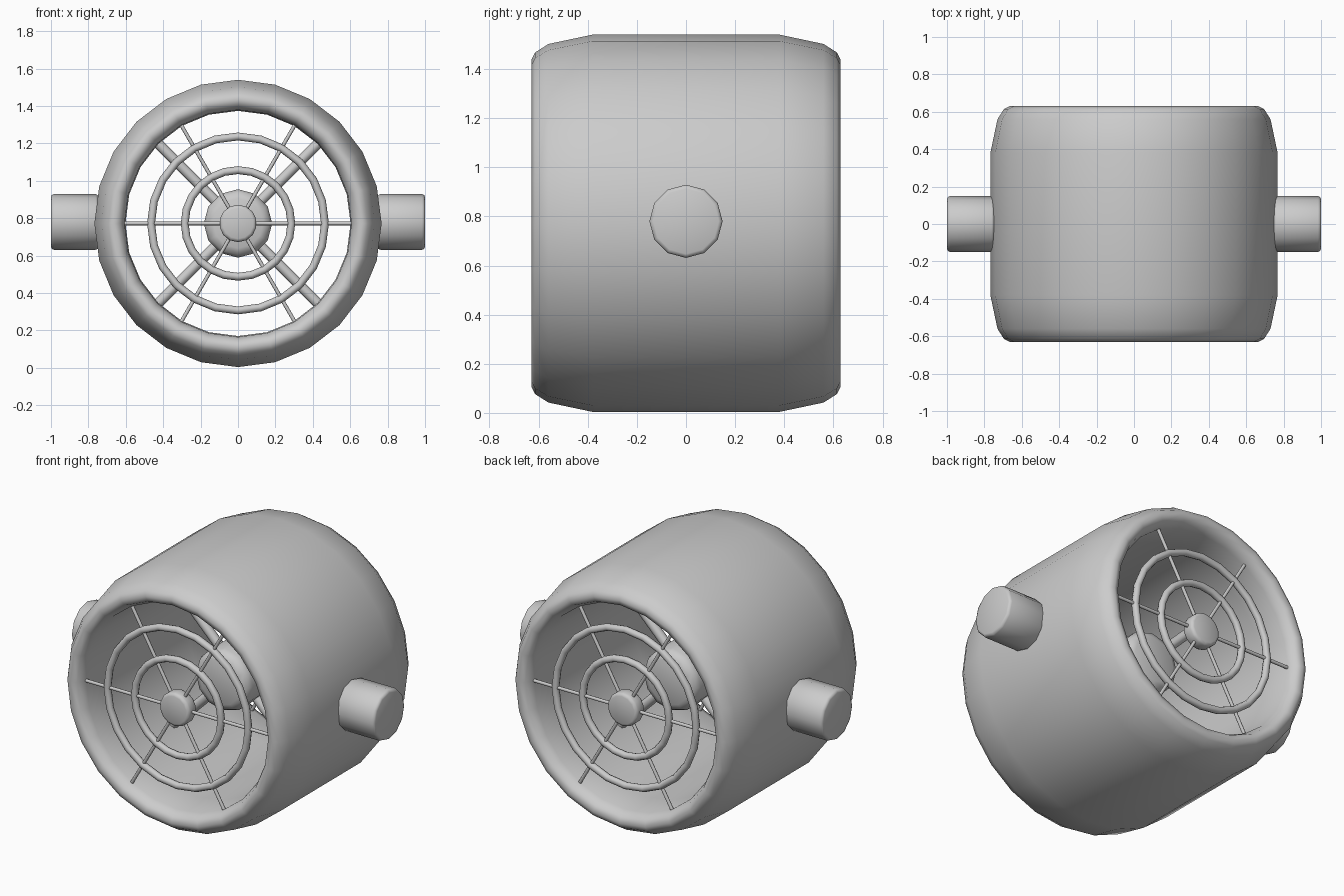
import bpy, bmesh
from math import pi, radians, cos, sin
from mathutils import Matrix, Vector

if "Cube" in bpy.data.objects:
    bpy.data.objects.remove(bpy.data.objects["Cube"])

CENTRE = Vector((0, 0, 0.772))

grey = bpy.data.materials.new("plain_grey")
grey.use_nodes = True
grey.diffuse_color = (0.6, 0.6, 0.6, 1)
grey.node_tree.nodes["Principled BSDF"].inputs["Base Color"].default_value = (0.6, 0.6, 0.6, 1)


def lathe(name, profile, sides, closed=False, axis="Y", at=(0, 0, 0), angle=50):
    """Revolve (distance along axis, radius) points; zero radius closes an end."""
    bm = bmesh.new()
    verts = [bm.verts.new((0, d, r)) for d, r in profile]
    edges = [bm.edges.new(p) for p in zip(verts, verts[1:])]
    if closed:
        edges.append(bm.edges.new((verts[-1], verts[0])))
    bmesh.ops.spin(bm, geom=verts + edges, cent=(0, 0, 0), axis=(0, 1, 0),
                   angle=2 * pi, steps=sides, use_merge=True)
    bmesh.ops.remove_doubles(bm, verts=bm.verts, dist=0.0005)
    if axis == "X":
        bm.transform(Matrix.Rotation(-pi / 2, 4, "Z"))
    return finish(name, bm, at, angle)


def finish(name, bm, at, angle=50):
    bmesh.ops.recalc_face_normals(bm, faces=bm.faces)
    mesh = bpy.data.meshes.new(name)
    bm.to_mesh(mesh)
    bm.free()
    mesh.materials.append(grey)
    obj = bpy.data.objects.new(name, mesh)
    obj.location = CENTRE + Vector(at)
    bpy.context.collection.objects.link(obj)
    bpy.ops.object.select_all(action="DESELECT")
    obj.select_set(True)
    bpy.context.view_layer.objects.active = obj
    bpy.ops.object.shade_smooth_by_angle(angle=radians(angle))
    return obj


def rods(name, count, start, radius, length, y, sides=8):
    """Round rods radiating from the fan axis in one plane."""
    bm = bmesh.new()
    for i in range(count):
        a = start + 2 * pi * i / count
        turn = Matrix.Rotation(a, 4, "Y") @ Matrix.Translation((0, 0, length / 2))
        bmesh.ops.create_cone(bm, cap_ends=True, segments=sides, radius1=radius,
                              radius2=radius, depth=length, matrix=turn)
    return finish(name, bm, (0, y, 0))


def drum(half, radius, bevel):
    """Profile of a capped cylinder with softened edges."""
    k = bevel * 0.3
    edge = [(half, radius - bevel), (half - k, radius - k), (half - bevel, radius)]
    return ([(half, 0)] + edge + [(-d, r) for d, r in reversed(edge)] + [(-half, 0)])


# Duct with rolled lips at both ends
lip = [(0.38, 0.768), (0.56, 0.73), (0.615, 0.695), (0.63, 0.665),
       (0.615, 0.63), (0.565, 0.607), (0.38, 0.602)]
lathe("duct_shell", lip + [(-d, r) for d, r in reversed(lip)], 24, closed=True, angle=80)

# Motor held by four diagonal struts
lathe("motor", drum(0.17, 0.183, 0.05), 12, angle=80)
rods("motor_struts", 4, pi / 4, 0.028, 0.61, 0)

# Grille on each end: hub, two rings, six spokes
for side, y in (("front", -0.565), ("back", 0.565)):
    lathe(side + "_hub", drum(0.04, 0.1, 0.018), 14, at=(0, y, 0), angle=60)
    rods(side + "_spokes", 6, pi / 2, 0.01, 0.606, y)
    for label, radius in (("inner", 0.285), ("outer", 0.465)):
        tube = [(0.021 * sin(2 * pi * i / 8), radius + 0.021 * cos(2 * pi * i / 8))
                for i in range(8)]
        lathe(f"{side}_{label}_ring", tube, 24, closed=True, at=(0, y, 0), angle=80)

# Mounting pins
for side, s in (("left", 1), ("right", -1)):
    lathe(side + "_pin", drum(0.127, 0.149, 0.016), 12, axis="X",
          at=(s * 0.873, 0, 0.008), angle=60)
